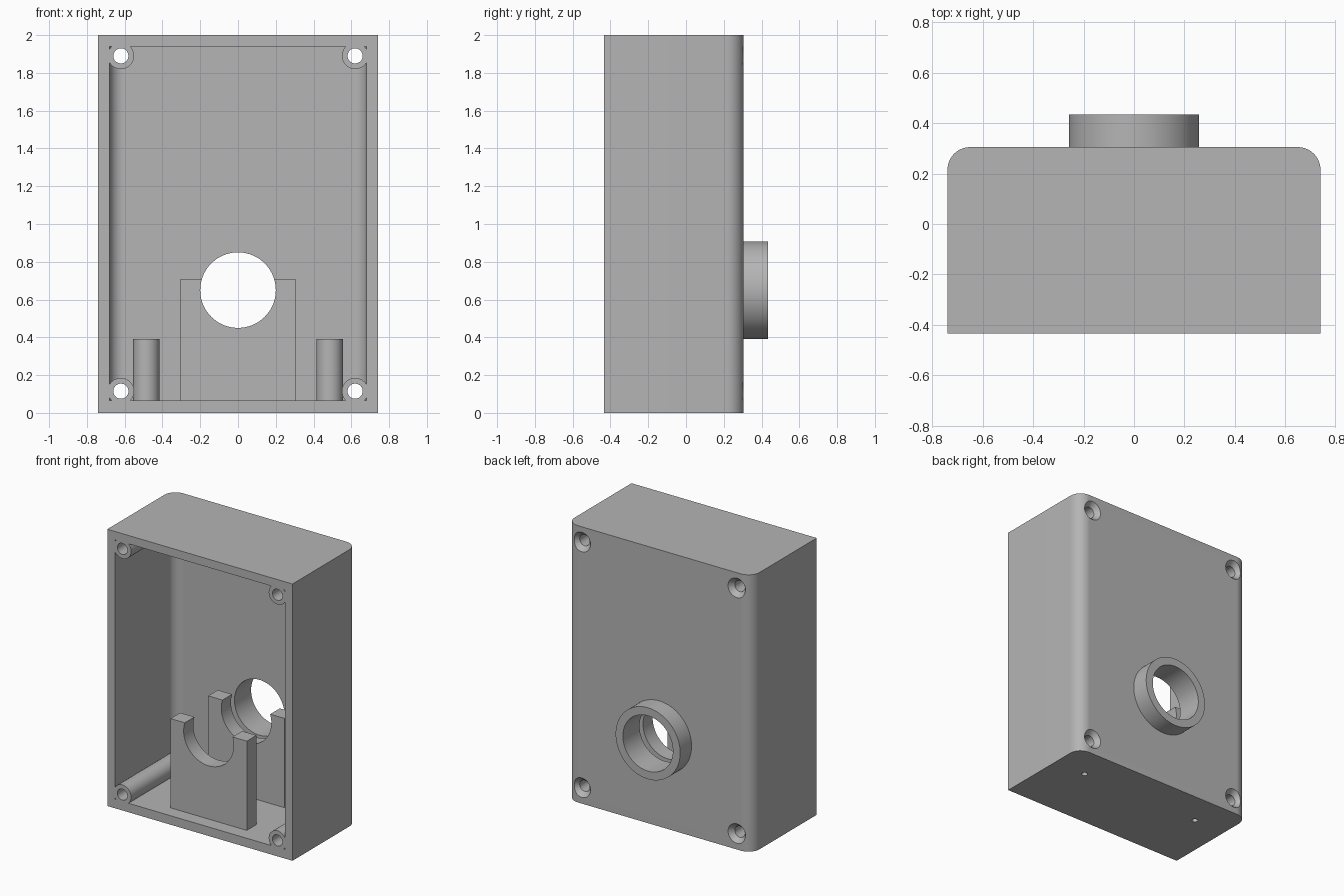
import bpy, bmesh
from math import sin, cos, pi, radians
from mathutils import Matrix

cube = bpy.data.objects.get("Cube")
if cube:
    bpy.data.objects.remove(cube, do_unlink=True)

grey = bpy.data.materials.new("plain grey")
grey.use_nodes = True
grey.diffuse_color = (0.46, 0.46, 0.46, 1)
grey.node_tree.nodes["Principled BSDF"].inputs["Base Color"].default_value = grey.diffuse_color

FRONT, BACK, FLOOR, HALF, TOP = -0.435, 0.305, 0.065, 0.74, 2.0
WALL = 0.06
BORE_Z, BORE_R = 0.65, 0.2


def add_object(name, bm):
    bmesh.ops.recalc_face_normals(bm, faces=bm.faces)
    mesh = bpy.data.meshes.new(name)
    bm.to_mesh(mesh)
    bm.free()
    mesh.materials.append(grey)
    ob = bpy.data.objects.new(name, mesh)
    bpy.context.scene.collection.objects.link(ob)
    return ob


def box(name, x0, x1, y0, y1, z0, z1):
    bm = bmesh.new()
    bmesh.ops.create_cube(bm, size=1)
    for v in bm.verts:
        v.co = ((x0 + x1) / 2 + v.co.x * (x1 - x0),
                (y0 + y1) / 2 + v.co.y * (y1 - y0),
                (z0 + z1) / 2 + v.co.z * (z1 - z0))
    return add_object(name, bm)


def rounded_block(name, half, y0, y1, z0, z1, radius, steps=12):
    """Block whose two upright back edges are rounded."""
    angles = [pi / 2 * i / steps for i in range(steps + 1)]
    right = [(half - radius + radius * cos(a), y1 - radius + radius * sin(a)) for a in angles]
    outline = [(half, y0)] + right + [(-x, y) for x, y in reversed(right)] + [(-half, y0)]
    bm = bmesh.new()
    face = bm.faces.new([bm.verts.new((x, y, z0)) for x, y in outline])
    new = bmesh.ops.extrude_face_region(bm, geom=[face])["geom"]
    bmesh.ops.translate(bm, vec=(0, 0, z1 - z0),
                        verts=[g for g in new if isinstance(g, bmesh.types.BMVert)])
    return add_object(name, bm)


def cylinder(name, x, z, y0, y1, r0, r1=None, segments=48):
    """Cylinder or cone running along y."""
    bm = bmesh.new()
    bmesh.ops.create_cone(bm, cap_ends=True, segments=segments, radius1=r0,
                          radius2=r0 if r1 is None else r1, depth=y1 - y0)
    bm.transform(Matrix.Translation((x, (y0 + y1) / 2, z)) @ Matrix.Rotation(-pi / 2, 4, 'X'))
    return add_object(name, bm)


def upright(name, x, y, z0, z1, radius, segments=40):
    bm = bmesh.new()
    bmesh.ops.create_cone(bm, cap_ends=True, segments=segments, radius1=radius,
                          radius2=radius, depth=z1 - z0)
    bm.transform(Matrix.Translation((x, y, (z0 + z1) / 2)))
    return add_object(name, bm)


def combine(target, tool, operation='DIFFERENCE'):
    mod = target.modifiers.new("cut", 'BOOLEAN')
    mod.operation, mod.solver, mod.object = operation, 'EXACT', tool
    with bpy.context.temp_override(object=target, active_object=target):
        bpy.ops.object.modifier_apply(modifier=mod.name)
    bpy.data.objects.remove(tool, do_unlink=True)


# Open-fronted case
case = rounded_block("case", HALF, FRONT, BACK, 0, TOP, 0.09)
combine(case, rounded_block("cavity", HALF - WALL, FRONT - 0.1, BACK - WALL,
                            FLOOR, TOP - WALL, 0.07))

# Corner screw tubes, with countersunk holes at the back
corners = [(x, z) for x in (-0.62, 0.62) for z in (0.115, 1.89)]
for x, z in corners:
    combine(case, cylinder("screw_tube", x, z, FRONT, BACK - 0.035, 0.07), 'UNION')
for x, z in corners:
    combine(case, cylinder("screw_hole", x, z, FRONT - 0.1, BACK + 0.1, 0.04))
    combine(case, cylinder("countersink", x, z, BACK - 0.035, BACK + 0.002, 0.039, 0.072))

# Large opening in the back wall and its collar
combine(case, cylinder("opening", 0, BORE_Z, 0.22, 0.5, BORE_R, segments=80))
collar = cylinder("back_collar", 0, BORE_Z, BACK, -FRONT, 0.258, segments=80)
combine(collar, cylinder("bore", 0, BORE_Z, 0.2, 0.6, BORE_R, segments=80))
parts = [case, collar]

# Two cradle plates with a round notch
for name, y in (("front_cradle", -0.335), ("rear_cradle", 0.095)):
    plate = box(name, -0.305, 0.305, y, y + 0.11, FLOOR, 0.71)
    combine(plate, cylinder("notch", 0, BORE_Z, y - 0.1, y + 0.2, BORE_R, segments=80))
    parts.append(plate)

# Upright floor posts with pilot holes drilled from below
for name, x in (("right_floor_post", -0.485), ("left_floor_post", 0.485)):
    y = 0.06
    post = upright(name, x, y, FLOOR, 0.39, 0.07)
    for part in (post, case):
        combine(part, upright("pilot_hole", x, y, -0.1, 0.3, 0.02, 20))
    parts.append(post)

# Smooth the round walls, keep edges sharp
bpy.ops.object.select_all(action='DESELECT')
for part in parts:
    part.select_set(True)
bpy.context.view_layer.objects.active = case
bpy.ops.object.shade_smooth_by_angle(angle=radians(30))
